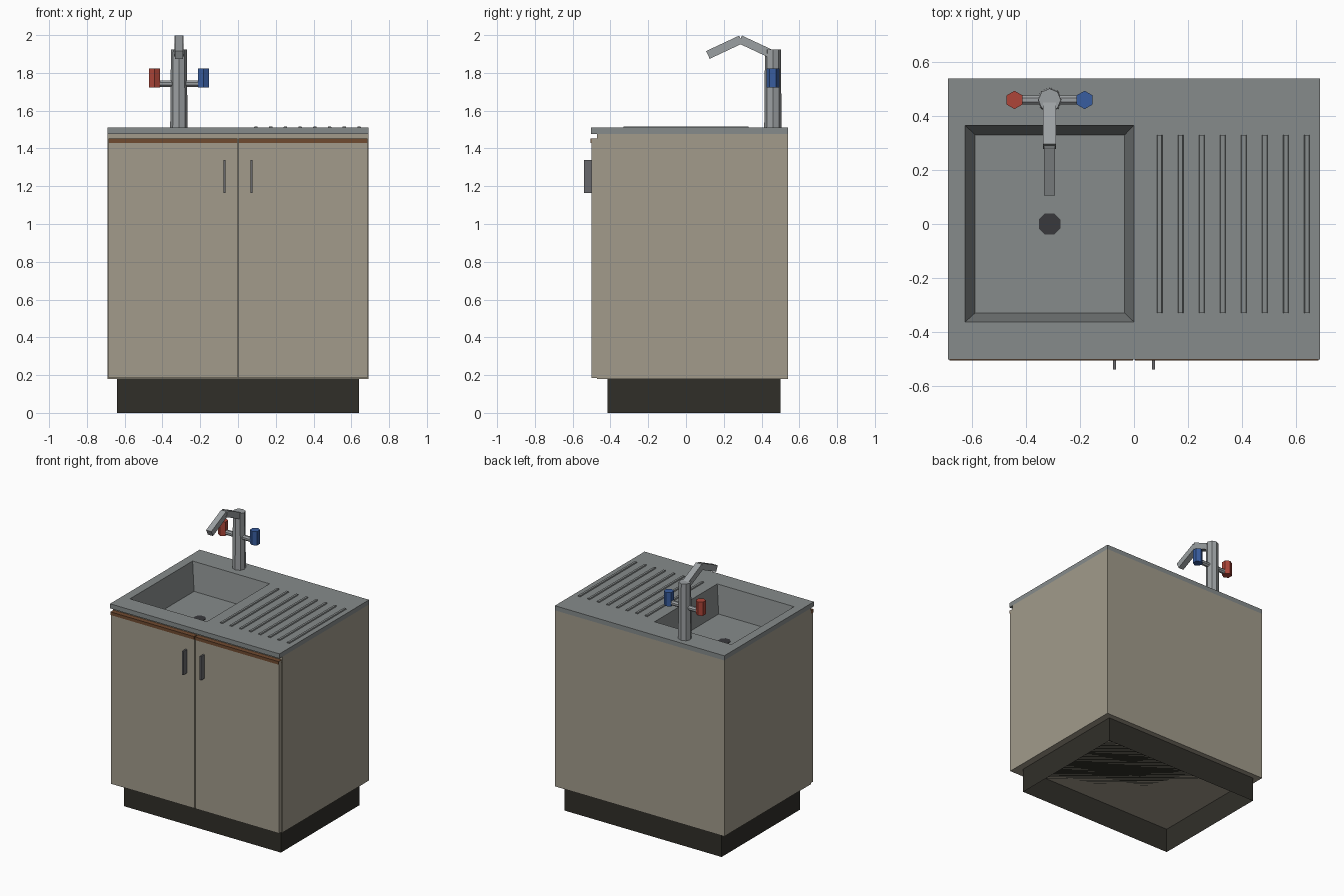
import bpy, bmesh
from math import radians, atan2
from mathutils import Vector, Matrix

if "Cube" in bpy.data.objects:
    bpy.data.objects.remove(bpy.data.objects["Cube"])


def material(name, rgb):
    m = bpy.data.materials.new(name)
    m.diffuse_color = (*rgb, 1)
    m.use_nodes = True
    m.node_tree.nodes["Principled BSDF"].inputs["Base Color"].default_value = m.diffuse_color
    return m


BEIGE = material("beige_panel", (0.36, 0.33, 0.26))
DARK = material("dark_plinth", (0.03, 0.028, 0.022))
STEEL = material("steel", (0.24, 0.26, 0.26))
CHROME = material("chrome", (0.33, 0.35, 0.36))
BASIN = material("drain_dark", (0.04, 0.04, 0.045))
BROWN = material("brown_trim", (0.16, 0.07, 0.03))
HANDLE = material("handle_grey", (0.14, 0.14, 0.15))
RED = material("hot_red", (0.42, 0.06, 0.04))
BLUE = material("cold_blue", (0.04, 0.11, 0.35))


def finish(bm, name, mat):
    bmesh.ops.recalc_face_normals(bm, faces=bm.faces)
    me = bpy.data.meshes.new(name)
    bm.to_mesh(me)
    bm.free()
    me.materials.append(mat)
    ob = bpy.data.objects.new(name, me)
    bpy.context.collection.objects.link(ob)
    return ob


def box(name, lo, hi, mat, open_side=None, taper=1.0):
    """Box between two corners; open_side removes the face with that z normal."""
    lo, hi = Vector(lo), Vector(hi)
    bm = bmesh.new()
    bmesh.ops.create_cube(bm, size=1)
    if open_side:
        bm.normal_update()
        gone = [f for f in bm.faces if f.normal.z * open_side > 0.9]
        bmesh.ops.delete(bm, geom=gone, context='FACES_ONLY')
    for v in bm.verts:
        if v.co.z > 0:
            v.co.x *= taper
        v.co = (lo + hi) / 2 + v.co * (hi - lo)
    return finish(bm, name, mat)


def rod(name, a, b, r1, r2, sides, mat, turn=0):
    """Prism of the given number of sides running from a to b."""
    a, b = Vector(a), Vector(b)
    d = b - a
    bm = bmesh.new()
    bmesh.ops.create_cone(bm, cap_ends=True, segments=sides, radius1=r1,
                          radius2=r2, depth=d.length)
    rot = Vector((0, 0, 1)).rotation_difference(d).to_matrix().to_4x4()
    bm.transform(Matrix.Translation((a + b) / 2) @ rot @ Matrix.Rotation(turn, 4, 'Z'))
    return finish(bm, name, mat)


def bar(name, a, b, width, thick, mat):
    """Rectangular bar lying in the y-z plane from a to b."""
    a, b = Vector(a), Vector(b)
    d = b - a
    bm = bmesh.new()
    bmesh.ops.create_cube(bm, size=1)
    bm.transform(Matrix.Translation((a + b) / 2)
                 @ Matrix.Rotation(atan2(d.z, d.y), 4, 'X')
                 @ Matrix.Diagonal((width, d.length, thick, 1)))
    return finish(bm, name, mat)


# Cabinet: hollow plinth and carcass open under the worktop
box("plinth", (-0.64, -0.415, 0), (0.64, 0.50, 0.18), DARK, open_side=-1)
box("cabinet_body", (-0.69, -0.47, 0.18), (0.69, 0.54, 1.476), BEIGE, open_side=1)

# Doors with trim strips and handles
for side, s in (("left", -1), ("right", 1)):
    x0, x1 = sorted((s * 0.003, s * 0.685))
    box(side + "_door", (x0, -0.50, 0.185), (x1, -0.47, 1.45), BEIGE)
    box(side + "_door_trim", (x0, -0.506, 1.43), (x1, -0.47, 1.453), BROWN)
    box(side + "_door_handle", (s * 0.072 - 0.006, -0.54, 1.165),
        (s * 0.072 + 0.006, -0.50, 1.34), HANDLE)


# Worktop with pressed-in basin: stacked rectangular rings joined by quads
def ring(bm, x0, x1, y0, y1, z):
    return [bm.verts.new(p) for p in
            ((x0, y0, z), (x1, y0, z), (x1, y1, z), (x0, y1, z))]


bm = bmesh.new()
rings = [ring(bm, -0.69, 0.69, -0.47, 0.54, 1.476),
         ring(bm, -0.69, 0.69, -0.503, 0.54, 1.476),
         ring(bm, -0.69, 0.69, -0.503, 0.54, 1.51),
         ring(bm, -0.626, 0.0, -0.363, 0.366, 1.51),
         ring(bm, -0.589, -0.035, -0.33, 0.33, 1.31)]
for i, (lower, upper) in enumerate(zip(rings, rings[1:])):
    for k in range(4):
        if i == 0 and k != 0:      # only the front overhang has an underside
            continue
        n = (k + 1) % 4
        bm.faces.new((lower[k], lower[n], upper[n], upper[k]))
bm.faces.new(rings[-1])
bmesh.ops.remove_doubles(bm, verts=bm.verts, dist=1e-5)
finish(bm, "worktop_and_basin", STEEL)

rod("drain", (-0.313, 0, 1.305), (-0.313, 0, 1.313), 0.043, 0.043, 8, BASIN, radians(22.5))

# Draining board ridges
for i in range(8):
    x = 0.095 + i * 0.078
    box(f"drainer_ridge_{i + 1}", (x - 0.011, -0.33, 1.508), (x + 0.011, 0.33, 1.517),
        STEEL, taper=0.7)

# Tap: column, bent spout, cross bar and two knobs
TX, TY = -0.313, 0.46
rod("tap_column", (TX, TY, 1.51), (TX, TY, 1.925), 0.046, 0.042, 8, CHROME)
bar("spout_rise", (TX, 0.458, 1.897), (TX, 0.287, 1.977), 0.048, 0.045, CHROME)
bar("spout_drop", (TX, 0.291, 1.977), (TX, 0.116, 1.895), 0.042, 0.045, CHROME)
rod("tap_cross_bar", (TX - 0.13, TY, 1.743), (TX + 0.13, TY, 1.743), 0.018, 0.018, 8,
    CHROME, radians(22.5))
for name, s, mat in (("hot_knob", -1, RED), ("cold_knob", 1, BLUE)):
    x = TX + s * 0.13
    rod(name, (x, TY, 1.722), (x, TY, 1.823), 0.034, 0.034, 6, mat)
